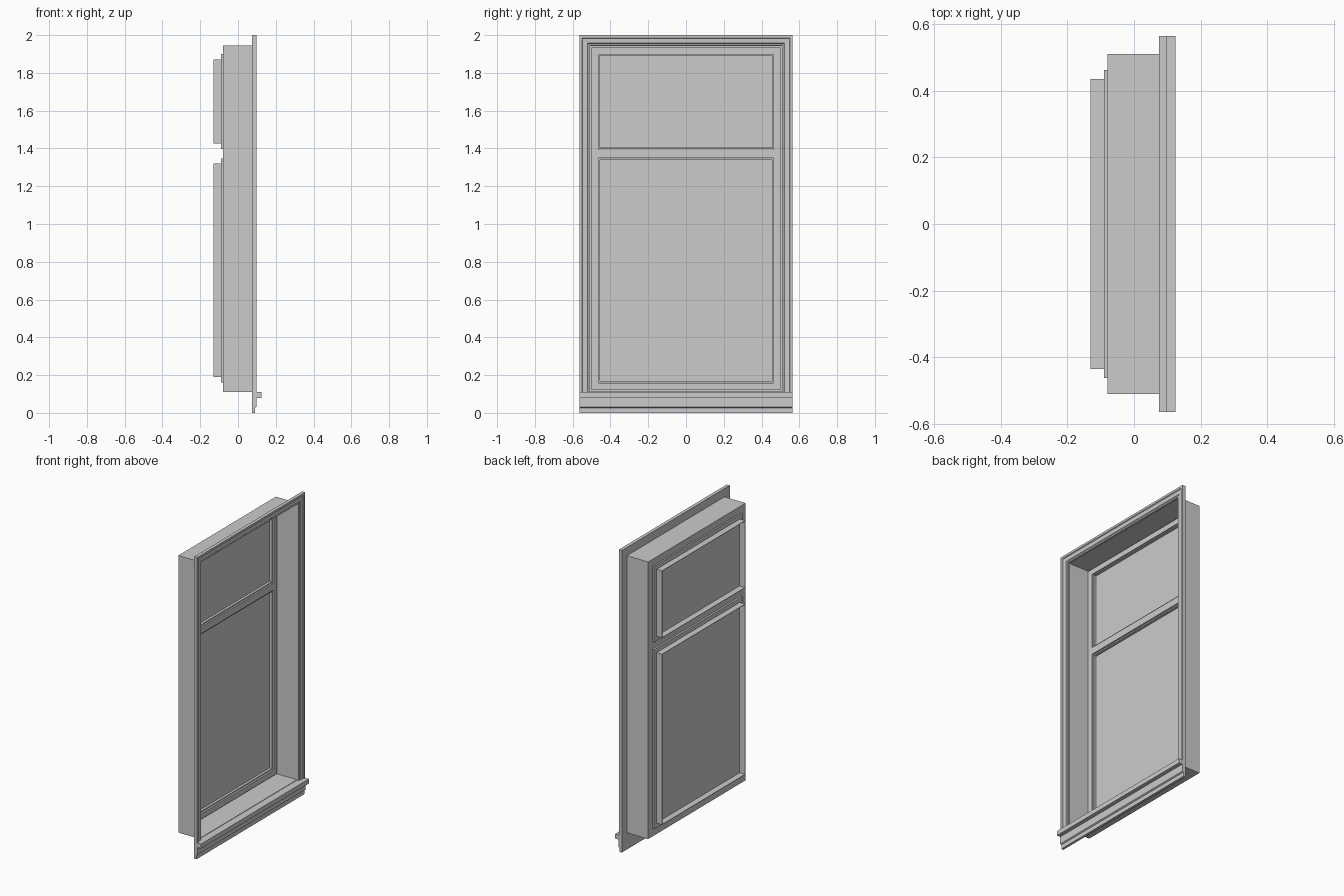
import bpy, bmesh

if "Cube" in bpy.data.objects:
    bpy.data.objects.remove(bpy.data.objects["Cube"])


def finish(name, bm):
    bmesh.ops.recalc_face_normals(bm, faces=bm.faces)
    me = bpy.data.meshes.new(name)
    bm.to_mesh(me)
    bm.free()
    ob = bpy.data.objects.new(name, me)
    bpy.context.collection.objects.link(ob)
    return ob


def ring(name, half, z0, z1, profile, bottom=True):
    """Sweep a closed (inset, x) profile round a rectangle with mitred corners."""
    bm = bmesh.new()
    loops = []
    for d, x in profile:
        zb = z0 + d if bottom else z0
        loops.append([bm.verts.new((x, y, z)) for y, z in (
            (-half + d, zb), (-half + d, z1 - d), (half - d, z1 - d), (half - d, zb))])
    n = len(loops)
    for i in range(n):
        a, b = loops[i], loops[(i + 1) % n]
        for k in range(4 if bottom else 3):
            m = (k + 1) % 4
            bm.faces.new((a[k], a[m], b[m], b[k]))
    if not bottom:
        bm.faces.new([l[0] for l in loops])
        bm.faces.new([l[3] for l in loops])
    return finish(name, bm)


def bar(name, half, profile):
    """Extrude a closed (x, z) profile along y."""
    bm = bmesh.new()
    ends = [[bm.verts.new((x, s * half, z)) for x, z in profile] for s in (-1, 1)]
    n = len(profile)
    for i in range(n):
        j = (i + 1) % n
        bm.faces.new((ends[0][i], ends[0][j], ends[1][j], ends[1][i]))
    for e in ends:
        bm.faces.new(e)
    return finish(name, bm)


def rect(a0, a1, b0, b1):
    return [(a0, b0), (a1, b0), (a1, b1), (a0, b1)]


# Moulded casing on three sides, mitred at the top
ring("casing", 0.565, 0.11, 2.0,
     [(0, 0.075), (0, 0.097), (0.014, 0.097), (0.018, 0.092),
      (0.043, 0.090), (0.047, 0.086), (0.056, 0.086), (0.056, 0.075)], bottom=False)

# Stool and stepped apron below the opening
bar("stool", 0.565, rect(0.075, 0.125, 0.08, 0.11))
bar("apron", 0.565, [(0.075, 0), (0.091, 0), (0.091, 0.027), (0.099, 0.032),
                     (0.099, 0.08), (0.075, 0.08)])

# Thin jamb lining through the wall
ring("jamb_lining", 0.51, 0.11, 1.945, rect(0, 0.003, -0.08, 0.076))

# Fixed frame with a small step, and the transom bar
ring("window_frame", 0.507, 0.113, 1.942,
     [(0, -0.08), (0, -0.072), (0.008, -0.072), (0.008, -0.062),
      (0.044, -0.062), (0.044, -0.08)])
bar("transom", 0.465, rect(-0.08, -0.062, 1.35, 1.395))

# Two lights: inner bead, pane and projecting outer rim
for label, z0, z1 in (("lower", 0.163, 1.345), ("upper", 1.40, 1.897)):
    ring(label + "_bead", 0.463, z0 - 0.003, z1 + 0.003,
         [(0, -0.09), (0, -0.07), (0.008, -0.07), (0.008, -0.09)])
    bar(label + "_pane", 0.46, rect(-0.09, -0.087, z0, z1))
    ring(label + "_outer_rim", 0.435, z0 + 0.026, z1 - 0.026, rect(0, 0.003, -0.13, -0.09))
